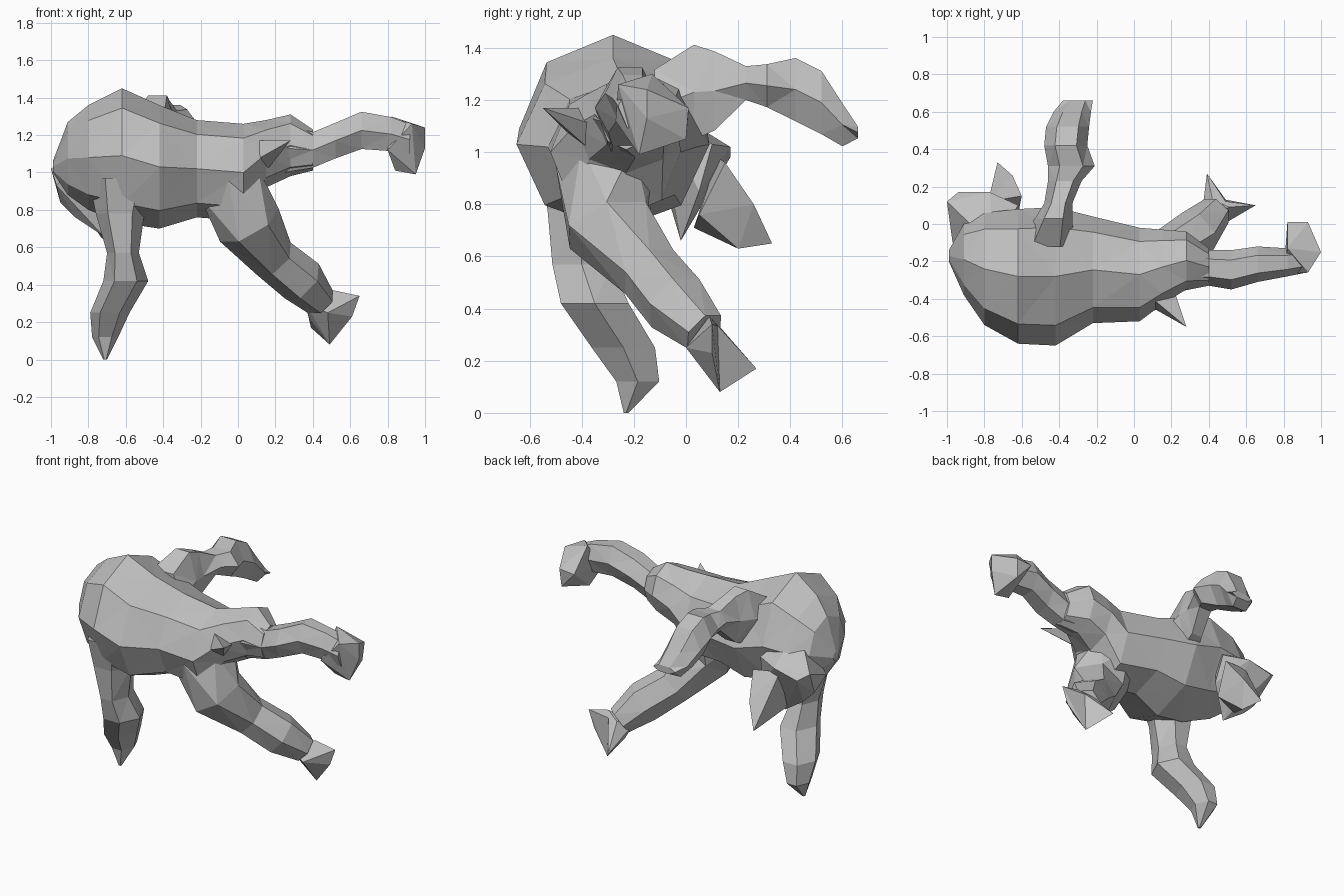
import bpy
import bmesh
from math import cos, sin, tau
from mathutils import Vector

default_cube = bpy.data.objects.get("Cube")
if default_cube:
    bpy.data.objects.remove(default_cube)

# Single clay grey for the whole creature
GREY = (0.53, 0.53, 0.53, 1)
clay = bpy.data.materials.new("clay grey")
clay.use_nodes = True
clay.diffuse_color = GREY
clay.node_tree.nodes["Principled BSDF"].inputs["Base Color"].default_value = GREY


def finish(name, mesh_builder):
    """Triangulate, fix normals and link the part as a flat shaded object."""
    bmesh.ops.triangulate(mesh_builder, faces=mesh_builder.faces[:])
    bmesh.ops.recalc_face_normals(mesh_builder, faces=mesh_builder.faces[:])
    mesh = bpy.data.meshes.new(name)
    mesh_builder.to_mesh(mesh)
    mesh_builder.free()
    mesh.materials.append(clay)
    part = bpy.data.objects.new(name, mesh)
    bpy.context.scene.collection.objects.link(part)
    return part


def skin(name, rings):
    """Join successive rings of points into a closed surface."""
    builder = bmesh.new()
    loops = [[builder.verts.new(point) for point in ring] for ring in rings]
    for lower, upper in zip(loops, loops[1:]):
        count = len(lower)
        for i in range(count):
            j = (i + 1) % count
            builder.faces.new((lower[i], lower[j], upper[j], upper[i]))
    builder.faces.new(loops[0])
    builder.faces.new(loops[-1])
    return finish(name, builder)


def slices(name, axis, sides, stations):
    """Loft ovals lying across one axis; each station is
    (position, low and high of first cross axis, low and high of second)."""
    first, second = [k for k in range(3) if k != axis]
    rings = []
    for position, low_a, high_a, low_b, high_b in stations:
        ring = []
        for i in range(sides):
            angle = tau * i / sides
            point = Vector()
            point[axis] = position
            point[first] = (low_a + high_a) / 2 + cos(angle) * (high_a - low_a) / 2
            point[second] = (low_b + high_b) / 2 + sin(angle) * (high_b - low_b) / 2
            ring.append(point)
        rings.append(ring)
    return skin(name, rings)


def tube(name, sides, stations):
    """Loft rings square to a path; each station is (centre, radius)."""
    centres = [Vector(centre) for centre, radius in stations]
    rings = []
    for i, (centre, radius) in enumerate(stations):
        tangent = centres[min(i + 1, len(centres) - 1)] - centres[max(i - 1, 0)]
        side = tangent.cross(Vector((0, 0, 1))).normalized()
        over = side.cross(tangent).normalized()
        rings.append([centres[i] + radius * (side * cos(tau * k / sides)
                                             + over * sin(tau * k / sides))
                      for k in range(sides)])
    return skin(name, rings)


def chunk(name, *points):
    """Faceted lump wrapped around a few corner points."""
    builder = bmesh.new()
    for point in points:
        builder.verts.new(point)
    result = bmesh.ops.convex_hull(builder, input=builder.verts[:])
    unused = [item for item in result["geom_interior"]
              if isinstance(item, bmesh.types.BMVert)]
    bmesh.ops.delete(builder, geom=unused, context="VERTS")
    return finish(name, builder)


# Hunched torso, swept along its length into the shoulder
slices("torso", 0, 8, [
    (-0.99, -0.2, -0.14, 1.0, 1.06),
    (-0.91, -0.38, 0.0, 0.88, 1.27),
    (-0.8, -0.54, 0.06, 0.8, 1.36),
    (-0.62, -0.64, 0.08, 0.73, 1.45),
    (-0.42, -0.65, 0.09, 0.7, 1.36),
    (-0.22, -0.53, 0.04, 0.76, 1.28),
    (0.03, -0.52, -0.02, 0.74, 1.26),
    (0.15, -0.43, -0.03, 0.92, 1.28),
    (0.28, -0.35, -0.04, 0.98, 1.31),
    (0.4, -0.33, -0.13, 1.01, 1.23),
])

# Long reaching arm with a hand that turns backwards
slices("reaching_arm", 0, 6, [
    (0.25, -0.36, -0.06, 0.98, 1.28),
    (0.4, -0.33, -0.14, 1.01, 1.23),
    (0.52, -0.35, -0.14, 1.06, 1.28),
    (0.66, -0.31, -0.12, 1.11, 1.34),
    (0.82, -0.28, -0.13, 1.1, 1.31),
    (0.92, -0.26, -0.12, 1.08, 1.27),
])
chunk("reaching_hand",
      (0.8, -0.27, 1.12), (0.82, -0.13, 1.3), (0.93, -0.26, 1.26),
      (1.0, -0.15, 1.24), (1.0, -0.15, 1.13), (0.95, -0.18, 0.99),
      (0.84, -0.18, 1.01), (0.82, 0.01, 1.16), (0.93, 0.01, 1.17),
      (0.92, 0.0, 1.05))

# Small spike under the shoulder
chunk("chest_spike",
      (0.1, -0.4, 1.17), (0.12, -0.46, 1.08), (0.16, -0.38, 1.02),
      (0.21, -0.34, 1.1), (0.28, -0.55, 1.17))

# Thick striding leg with a splayed foot
tube("striding_leg", 6, [
    ((-0.05, -0.3, 0.95), 0.2),
    ((0.06, -0.3, 0.72), 0.18),
    ((0.19, -0.14, 0.54), 0.125),
    ((0.34, -0.04, 0.42), 0.13),
    ((0.44, 0.07, 0.31), 0.09),
])
ankle = [(0.36, 0.03, 0.3), (0.51, 0.09, 0.37),
         (0.48, 0.0, 0.25), (0.42, 0.13, 0.33)]
chunk("striding_foot_toe", *ankle,
      (0.49, 0.13, 0.08), (0.61, 0.1, 0.23), (0.65, 0.1, 0.34))
chunk("striding_foot_heel", *ankle,
      (0.38, 0.1, 0.22), (0.49, 0.13, 0.08), (0.39, 0.27, 0.17))

# Hanging leg that narrows at the knee and ends in a point
slices("hanging_leg", 2, 6, [
    (0.97, -0.8, -0.44, -0.6, -0.2),
    (0.78, -0.76, -0.5, -0.55, -0.27),
    (0.57, -0.7, -0.53, -0.53, -0.27),
    (0.42, -0.72, -0.48, -0.5, -0.2),
    (0.25, -0.79, -0.58, -0.38, -0.1),
    (0.12, -0.78, -0.64, -0.28, -0.09),
    (0.0, -0.72, -0.7, -0.24, -0.22),
])

# Arm thrown out behind, with a drooping hand
slices("rear_arm", 1, 6, [
    (-0.12, -0.62, -0.32, 1.0, 1.34),
    (0.03, -0.53, -0.33, 1.02, 1.44),
    (0.11, -0.48, -0.33, 1.06, 1.41),
    (0.23, -0.46, -0.28, 1.19, 1.34),
    (0.31, -0.46, -0.21, 1.16, 1.35),
    (0.42, -0.48, -0.25, 1.1, 1.38),
    (0.52, -0.47, -0.24, 1.05, 1.33),
    (0.6, -0.43, -0.23, 1.01, 1.2),
    (0.66, -0.38, -0.22, 1.05, 1.1),
])

# Angular head low at the back, with a pointed muzzle
chunk("head",
      (-1.0, 0.12, 1.02), (-0.94, 0.17, 0.98), (-0.95, 0.0, 0.84),
      (-0.97, -0.1, 0.93), (-0.77, 0.17, 1.02), (-0.62, 0.1, 1.03),
      (-0.6, 0.05, 0.85), (-0.72, -0.02, 0.66), (-0.87, 0.0, 0.76),
      (-0.75, -0.12, 1.2))
chunk("muzzle",
      (-0.78, 0.12, 0.98), (-0.6, 0.15, 0.96), (-0.62, 0.05, 0.76),
      (-0.77, 0.03, 0.71), (-0.73, 0.33, 0.65), (-0.65, 0.26, 0.8),
      (-0.69, 0.2, 0.63))
